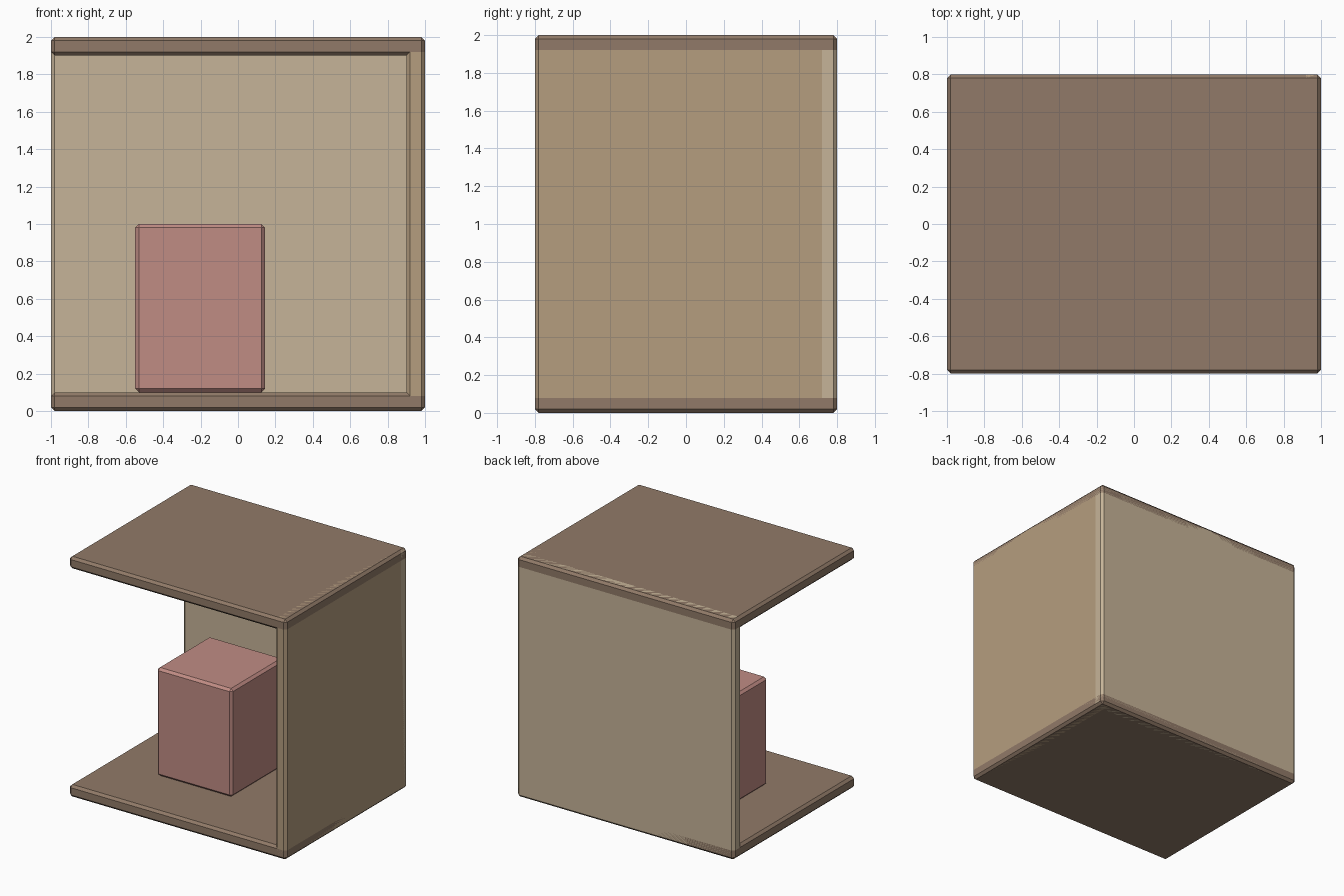
import bpy
import bmesh
from mathutils import Vector

if "Cube" in bpy.data.objects:
    bpy.data.objects.remove(bpy.data.objects["Cube"])

BEVEL = 0.02


def material(name, color):
    mat = bpy.data.materials.new(name)
    mat.diffuse_color = (*color, 1.0)
    mat.use_nodes = True
    mat.node_tree.nodes["Principled BSDF"].inputs["Base Color"].default_value = mat.diffuse_color
    return mat


def beveled_box(name, low, high, mat):
    """Box between two corners, every edge chamfered."""
    low, high = Vector(low), Vector(high)
    size, centre = high - low, (low + high) / 2
    bm = bmesh.new()
    bmesh.ops.create_cube(bm, size=1.0)
    bmesh.ops.scale(bm, vec=size, verts=bm.verts)
    bmesh.ops.bevel(bm, geom=bm.edges[:], offset=BEVEL, segments=1,
                    affect='EDGES', profile=0.5)
    mesh = bpy.data.meshes.new(name)
    bm.to_mesh(mesh)
    bm.free()
    mesh.materials.append(mat)
    obj = bpy.data.objects.new(name, mesh)
    obj.location = centre
    bpy.context.collection.objects.link(obj)
    return obj


dark_brown = material("dark_brown", (0.283, 0.195, 0.138))
tan = material("tan", (0.462, 0.337, 0.212))
beige = material("beige", (0.565, 0.456, 0.314))
pink = material("pink", (0.527, 0.262, 0.231))

# Room shell: slabs overlap at the corners, front and left stay open
beveled_box("floor", (-1, -0.8, 0), (1, 0.8, 0.1), dark_brown)
beveled_box("ceiling", (-1, -0.8, 1.9), (1, 0.8, 2), dark_brown)
beveled_box("back_wall", (-1, 0.7, 0), (1, 0.8, 2), beige)
beveled_box("right_wall", (0.9, -0.8, 0), (1, 0.8, 2), tan)

# Block standing on the floor
beveled_box("block", (-0.55, -0.29, 0.1), (0.145, 0.405, 1.0), pink)
